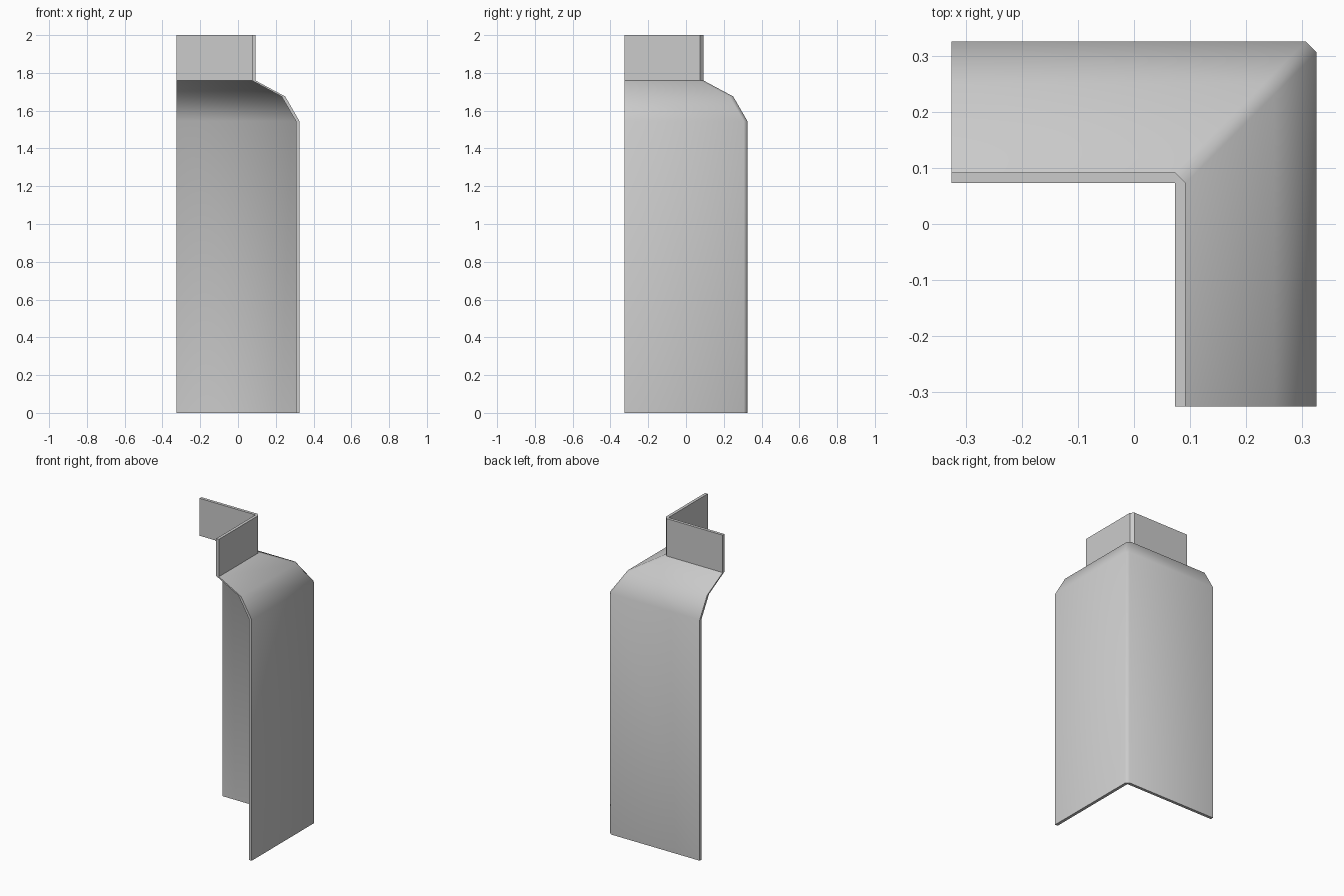
import bpy, bmesh

if "Cube" in bpy.data.objects:
    bpy.data.objects.remove(bpy.data.objects["Cube"])

END = 0.325      # where both arms are cut off
THICK = 0.019    # sheet thickness
# Outer profile: (height, distance of the outer face from the centre)
PROFILE = [(0.0, 0.325), (1.545, 0.325), (1.675, 0.25), (1.76, 0.092), (2.0, 0.092)]


def ring(z, d):
    """L-shaped section with a chamfered outer corner and sharp inner corner."""
    i = d - THICK
    pts = [(-END, d), (i, d), (d, i), (d, -END), (i, -END), (i, i), (-END, i)]
    return [bm.verts.new((x, y, z)) for x, y in pts]


# Corner sheet: loft the L section up the profile
bm = bmesh.new()
rings = [ring(z, d) for z, d in PROFILE]
n = len(rings[0])
for level, (lo, hi) in enumerate(zip(rings, rings[1:])):
    for k in range(n):
        j = (k + 1) % n
        f = bm.faces.new((lo[k], lo[j], hi[j], hi[k]))
        # Body and shoulder are smooth; neck and cut ends stay flat
        f.smooth = level < 3 and k not in (3, 6)

# Bottom and top rims, split at the corner
for r in (rings[0], rings[-1]):
    for ids in ((0, 1, 5, 6), (1, 2, 5), (2, 3, 4, 5)):
        bm.faces.new([r[q] for q in ids])

bmesh.ops.recalc_face_normals(bm, faces=bm.faces)
mesh = bpy.data.meshes.new("corner_shell")
bm.to_mesh(mesh)
bm.free()
obj = bpy.data.objects.new("corner_shell", mesh)
bpy.context.collection.objects.link(obj)
